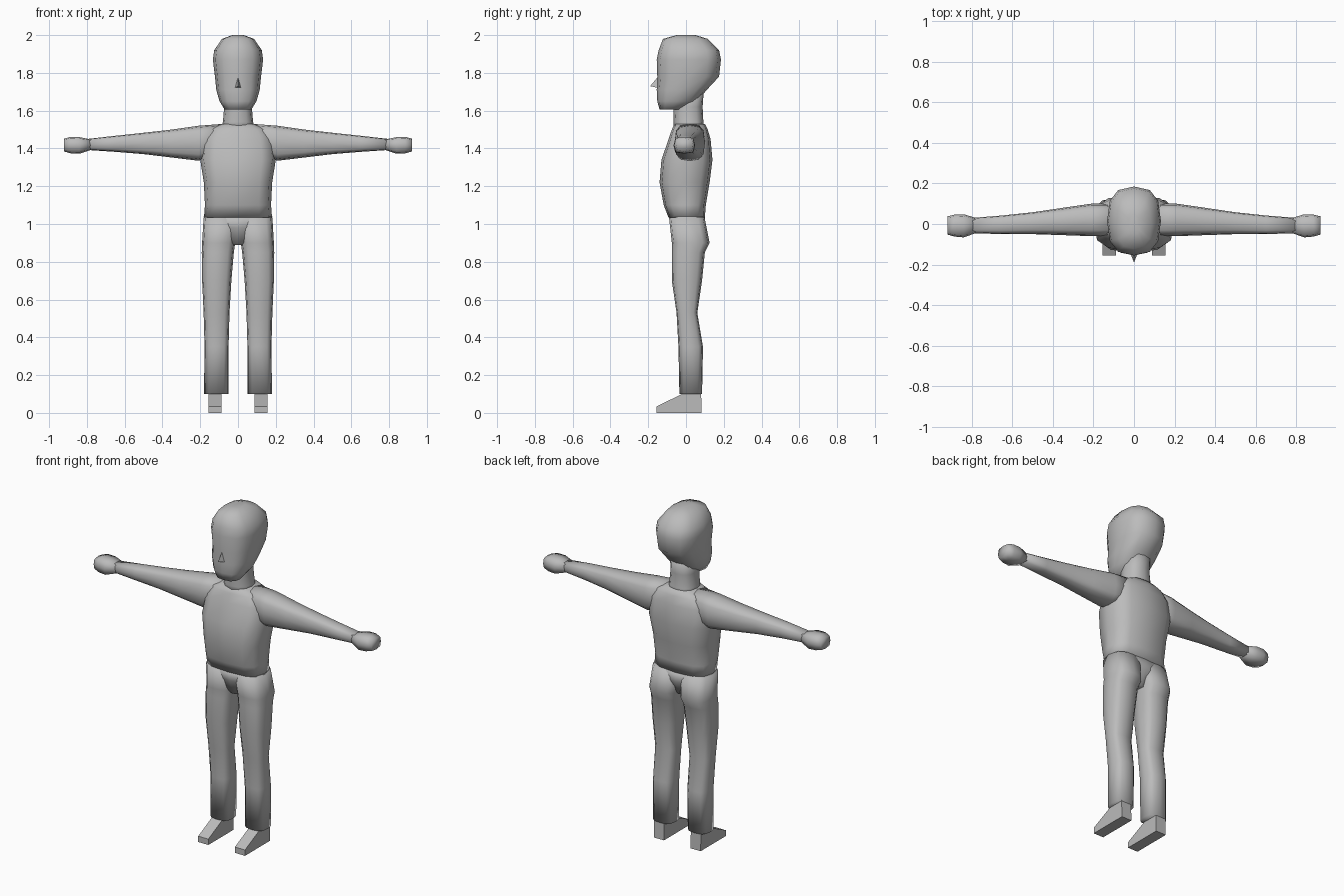
import bpy, bmesh, math

cube = bpy.data.objects.get("Cube")
if cube:
    bpy.data.objects.remove(cube, do_unlink=True)

# One plain grey for the whole figure
GREY = (0.5, 0.5, 0.5, 1)
grey = bpy.data.materials.new("plain_grey")
grey.use_nodes = True
grey.diffuse_color = GREY
grey.node_tree.nodes["Principled BSDF"].inputs["Base Color"].default_value = GREY


def finish(name, bm, smooth, mirror):
    bmesh.ops.recalc_face_normals(bm, faces=bm.faces)
    mesh = bpy.data.meshes.new(name)
    bm.to_mesh(mesh)
    bm.free()
    mesh.materials.append(grey)
    for poly in mesh.polygons:
        poly.use_smooth = smooth
    obj = bpy.data.objects.new(name, mesh)
    bpy.context.collection.objects.link(obj)
    if mirror:
        mod = obj.modifiers.new("mirror", 'MIRROR')
        mod.use_mirror_merge = False
    return obj


def loft(name, rings, along='z', power=3, sides=12, mirror=False):
    """Skin rounded-box rings, each (position, a_min, a_max, b_min, b_max)."""
    bm = bmesh.new()
    loops = []
    for pos, a0, a1, b0, b1 in rings:
        loop = []
        for i in range(sides):
            t = math.tau * i / sides
            c, s = math.cos(t), math.sin(t)
            a = (a0 + a1) / 2 + (a1 - a0) / 2 * math.copysign(abs(c) ** (2 / power), c)
            b = (b0 + b1) / 2 + (b1 - b0) / 2 * math.copysign(abs(s) ** (2 / power), s)
            loop.append(bm.verts.new((a, b, pos) if along == 'z' else (pos, a, b)))
        loops.append(loop)
    for low, high in zip(loops, loops[1:]):
        for i in range(sides):
            j = (i + 1) % sides
            bm.faces.new((low[i], low[j], high[j], high[i]))
    bm.faces.new(loops[0])
    bm.faces.new(loops[-1])
    return finish(name, bm, True, mirror)


def centred(rings):
    """Expand (z, half_width, y_min, y_max) into symmetric rings."""
    return [(z, -w, w, y0, y1) for z, w, y0, y1 in rings]


def hull(name, points, mirror=False):
    bm = bmesh.new()
    for p in points:
        bm.verts.new(p)
    bmesh.ops.convex_hull(bm, input=bm.verts)
    return finish(name, bm, False, mirror)


# Head and neck
loft("head", centred([
    (1.605, .07, -.14, -.02), (1.65, .098, -.152, .06), (1.71, .115, -.155, .11),
    (1.78, .122, -.152, .175), (1.87, .133, -.155, .185), (1.92, .126, -.145, .175),
    (1.98, .085, -.122, .115), (2.0, .03, -.05, .05)]), power=2.6)
hull("nose", [(0, -.148, 1.78), (0, -.19, 1.73), (-.018, -.145, 1.72),
              (.018, -.145, 1.72), (0, -.13, 1.74)])
loft("neck", centred([(1.5, .09, -.065, .1), (1.54, .08, -.065, .092),
                      (1.62, .073, -.068, .088), (1.72, .075, -.07, .095)]), power=2.4)

# Torso and pelvis
loft("torso", centred([
    (1.035, .18, -.093, .1), (1.1, .175, -.118, .105), (1.22, .181, -.14, .125),
    (1.34, .2, -.13, .14), (1.45, .19, -.092, .13), (1.5, .16, -.075, .115),
    (1.53, .09, -.06, .1)]))
loft("pelvis", centred([(1.04, .183, -.092, .1), (.98, .15, -.08, .1),
                        (.89, .03, -.05, .06)]))

# Arms and mitten hands
loft("arms", [(.08, -.06, .1, 1.37, 1.53), (.21, -.06, .1, 1.335, 1.52),
              (.35, -.055, .08, 1.352, 1.5), (.5, -.05, .058, 1.37, 1.483),
              (.65, -.05, .042, 1.382, 1.467), (.8, -.045, .03, 1.392, 1.45)],
     along='x', mirror=True)
loft("hands", [(.78, -.045, .03, 1.392, 1.448), (.84, -.066, .048, 1.372, 1.46),
               (.885, -.062, .046, 1.374, 1.462), (.92, -.052, .038, 1.384, 1.452)],
     along='x', power=4, sides=8, mirror=True)

# Trouser legs
loft("trouser_legs", [
    (1.035, .0, .182, -.09, .098), (.9, .015, .19, -.075, .125),
    (.85, .022, .192, -.075, .1), (.7, .035, .19, -.075, .085),
    (.53, .045, .182, -.05, .06), (.35, .05, .177, -.04, .09),
    (.1, .05, .18, -.035, .085)], mirror=True)

# Wedge shoes
side = [(-.155, 0), (-.155, .035), (-.01, .105), (.08, .105), (.083, 0)]
hull("shoes", [(x, y, z) for x in (.088, .155) for y, z in side], mirror=True)
